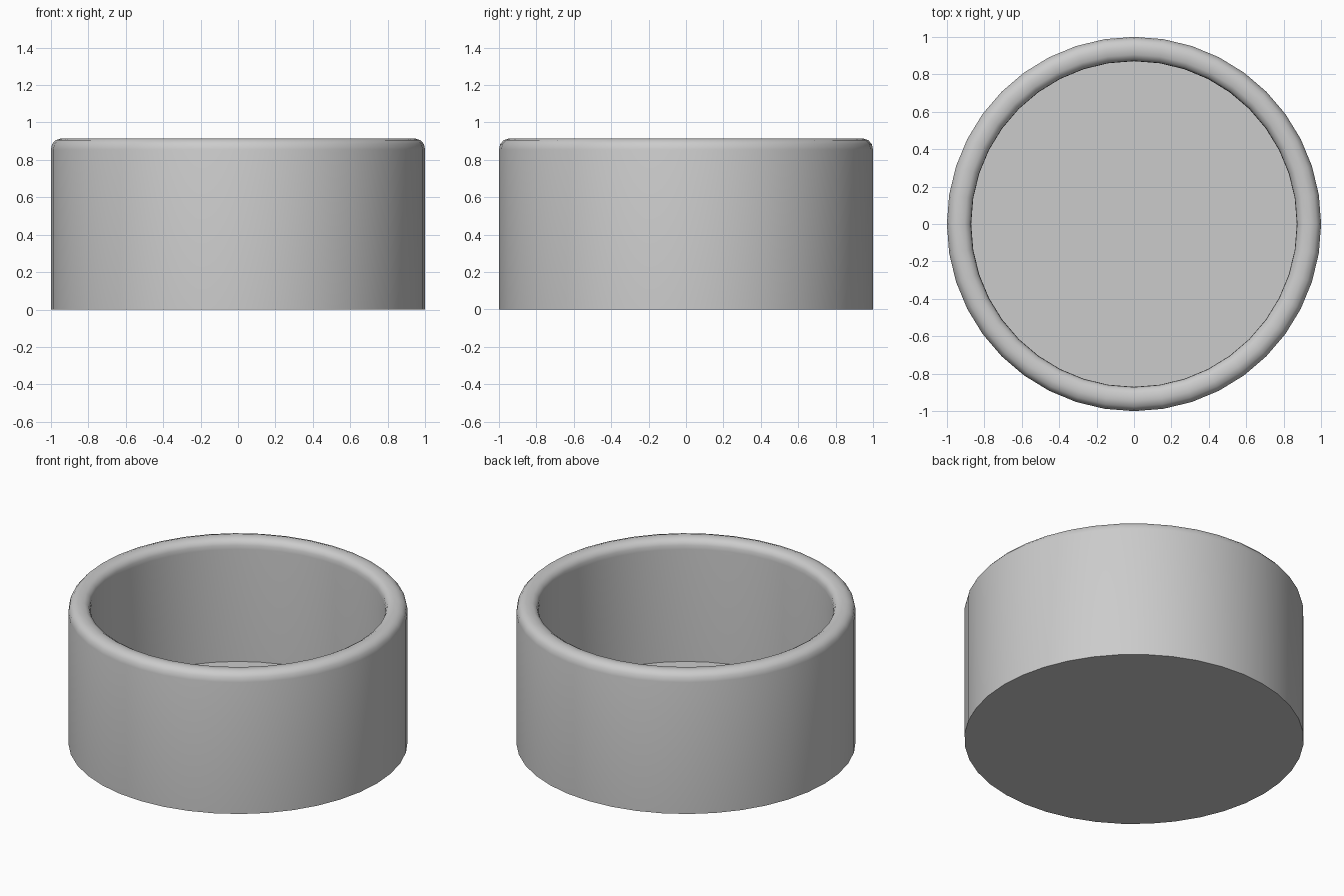
import bpy, bmesh
from math import tau

if "Cube" in bpy.data.objects:
    bpy.data.objects.remove(bpy.data.objects["Cube"])

SIDES = 40
# Half cross-section (radius, height) from under the base to the inner floor
PROFILE = [(0, 0), (1, 0), (1, 0.855), (0.993, 0.885), (0.975, 0.905), (0.945, 0.915),
           (0.905, 0.911), (0.882, 0.897), (0.872, 0.875), (0.87, 0.85),
           (0.87, 0.12), (0, 0.12)]

# Round cup with a rolled rim, turned on the z axis
bm = bmesh.new()
verts = [bm.verts.new((r, 0, z)) for r, z in PROFILE]
edges = [bm.edges.new(pair) for pair in zip(verts, verts[1:])]
bmesh.ops.spin(bm, geom=verts + edges, cent=(0, 0, 0), axis=(0, 0, 1),
               angle=tau, steps=SIDES, use_merge=True)
bmesh.ops.remove_doubles(bm, verts=bm.verts, dist=1e-4)
bmesh.ops.recalc_face_normals(bm, faces=bm.faces)
mesh = bpy.data.meshes.new("round_cup")
bm.to_mesh(mesh)
bm.free()
cup = bpy.data.objects.new("round_cup", mesh)
bpy.context.collection.objects.link(cup)

# Smooth wall, crisp base and floor edges
bpy.context.view_layer.objects.active = cup
cup.select_set(True)
bpy.ops.object.shade_smooth_by_angle(angle=0.7)
